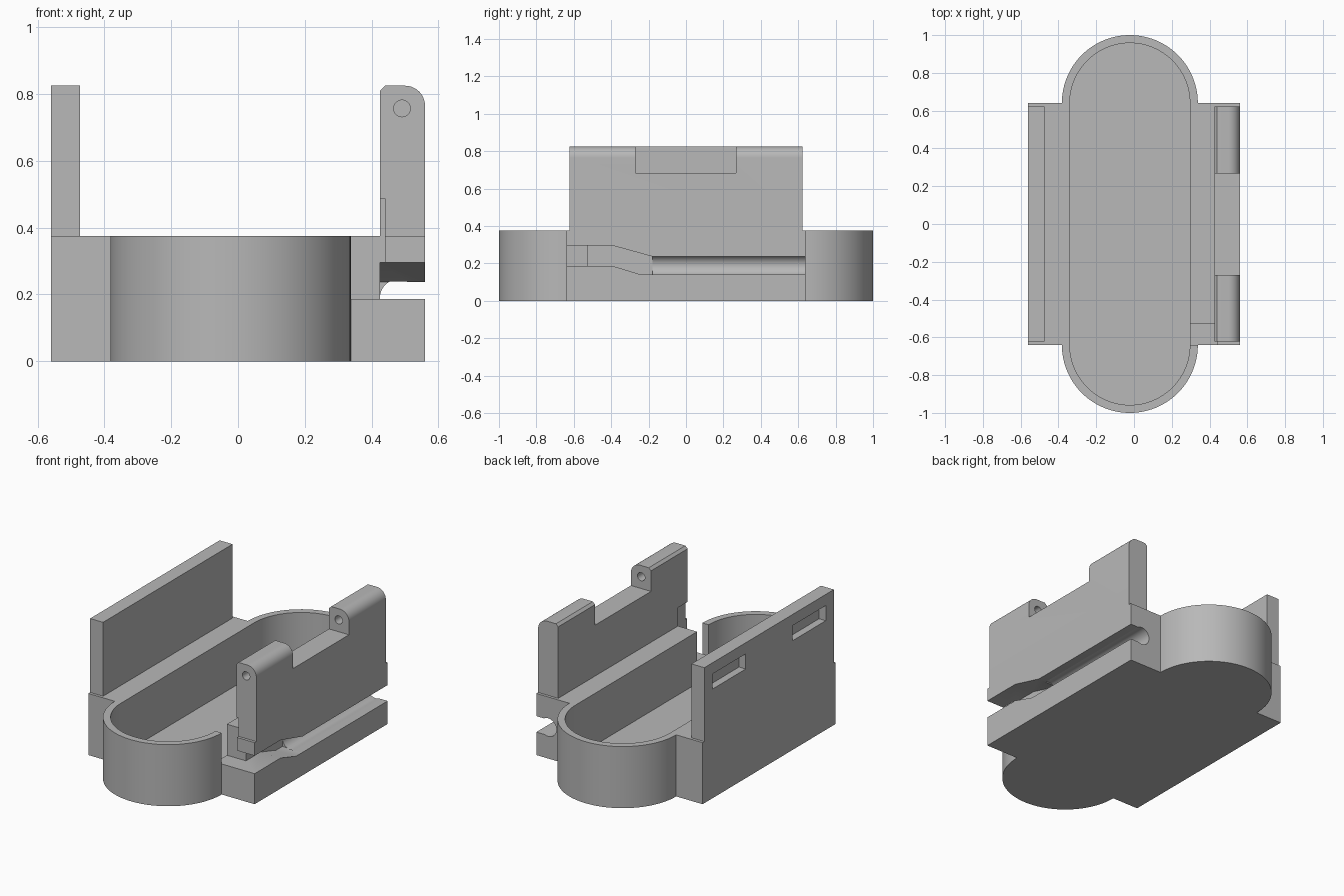
import bpy, bmesh
from math import cos, sin, radians

if "Cube" in bpy.data.objects:
    bpy.data.objects.remove(bpy.data.objects["Cube"], do_unlink=True)

grey = bpy.data.materials.new("plain grey")
grey.use_nodes = True
grey.diffuse_color = (0.48, 0.48, 0.48, 1)
grey.node_tree.nodes["Principled BSDF"].inputs["Base Color"].default_value = grey.diffuse_color


def arc(cx, cy, r, start, end, n=48):
    steps = [radians(start + (end - start) * i / n) for i in range(n + 1)]
    return [(cx + r * cos(t), cy + r * sin(t)) for t in steps]


def prism(name, pts, axis, lo, hi):
    """Extrude a 2D profile along an axis from lo to hi."""
    place = {"x": lambda a, b, c: (c, a, b),
             "y": lambda a, b, c: (a, c, b),
             "z": lambda a, b, c: (a, b, c)}[axis]
    bm = bmesh.new()
    low = [bm.verts.new(place(a, b, lo)) for a, b in pts]
    high = [bm.verts.new(place(a, b, hi)) for a, b in pts]
    bm.faces.new(low)
    bm.faces.new(high)
    for i in range(len(pts)):
        j = (i + 1) % len(pts)
        bm.faces.new((low[i], low[j], high[j], high[i]))
    bmesh.ops.recalc_face_normals(bm, faces=bm.faces)
    mesh = bpy.data.meshes.new(name)
    bm.to_mesh(mesh)
    bm.free()
    mesh.materials.append(grey)
    obj = bpy.data.objects.new(name, mesh)
    bpy.context.collection.objects.link(obj)
    return obj


def box(name, x, y, z):
    return prism(name, [(x[0], y[0]), (x[1], y[0]), (x[1], y[1]), (x[0], y[1])], "z", *z)


def activate(obj):
    bpy.ops.object.select_all(action="DESELECT")
    obj.select_set(True)
    bpy.context.view_layer.objects.active = obj


def cut(obj, cutter):
    cutter.hide_render = True
    mod = obj.modifiers.new("cut", "BOOLEAN")
    mod.operation, mod.solver, mod.object = "DIFFERENCE", "EXACT", cutter
    activate(obj)
    bpy.ops.object.modifier_apply(modifier=mod.name)
    bpy.data.objects.remove(cutter, do_unlink=True)


def stadium(r):
    return arc(MID, END, r, 0, 180) + arc(MID, -END, r, 180, 360)


MID, END, SIDE = -0.022, 0.64, 0.56
DECK, TOP = 0.375, 0.825

# Tray body: rectangular block with rounded ends, hollowed out
outline = ([(SIDE, -END), (SIDE, END)] + arc(MID, END, 0.36, 0, 180)
           + [(-SIDE, END), (-SIDE, -END)] + arc(MID, -END, 0.36, 180, 360))
body = prism("tray_body", outline, "z", 0, DECK)
cut(body, prism("cavity", stadium(0.318), "z", 0.06, 0.6))

# Cable channel: raised square mouth, sloped transition, round-backed groove
mouth = [(-0.7, 0.186), (-0.39, 0.186), (-0.24, 0.14), (-0.18, 0.14),
         (-0.18, 0.237), (-0.39, 0.295), (-0.7, 0.295)]
cut(body, prism("channel_mouth", mouth, "x", 0.425, 0.7))
cut(body, box("channel_opening", (0.48, 0.7), (-0.19, 0.7), (0.14, 0.237)))
cut(body, prism("channel_round", arc(0.48, 0.19, 0.055, 0, 345, 46), "y", -0.185, 0.7))

# Corner notch leading from the cavity to the channel
cut(body, box("corner_notch", (0.27, 0.44), (-END, -0.53), (0.186, 0.6)))

# Hinge panel with rounded outer top edge
profile = ([(0.425, DECK), (SIDE, DECK)] + arc(0.5, 0.765, 0.06, 0, 90, 16)
           + [(0.44, TOP), (0.425, 0.81)])
panel = prism("hinge_panel", profile, "y", -0.623, 0.623)
cut(panel, box("middle_gap", (0.3, 0.7), (-0.27, 0.268), (0.685, 1)))
cut(panel, box("panel_notch", (0.3, 0.44), (-0.7, -0.53), (0.3, 0.487)))
cut(panel, prism("pin_hole", arc(0.491, 0.757, 0.025, 0, 350, 35), "y", -0.7, 0.5))

# Opposite wall with two latch pockets on its outer face
wall = box("latch_wall", (-SIDE, -0.473), (-0.623, 0.623), (DECK, TOP))
for side in (-1, 1):
    y = 0.385 * side
    cut(wall, box("latch_pocket", (-0.7, -0.515), (y - 0.16, y + 0.16), (0.665, 0.757)))

for obj in (body, panel, wall):
    activate(obj)
    bpy.ops.object.shade_smooth_by_angle(angle=radians(30))
